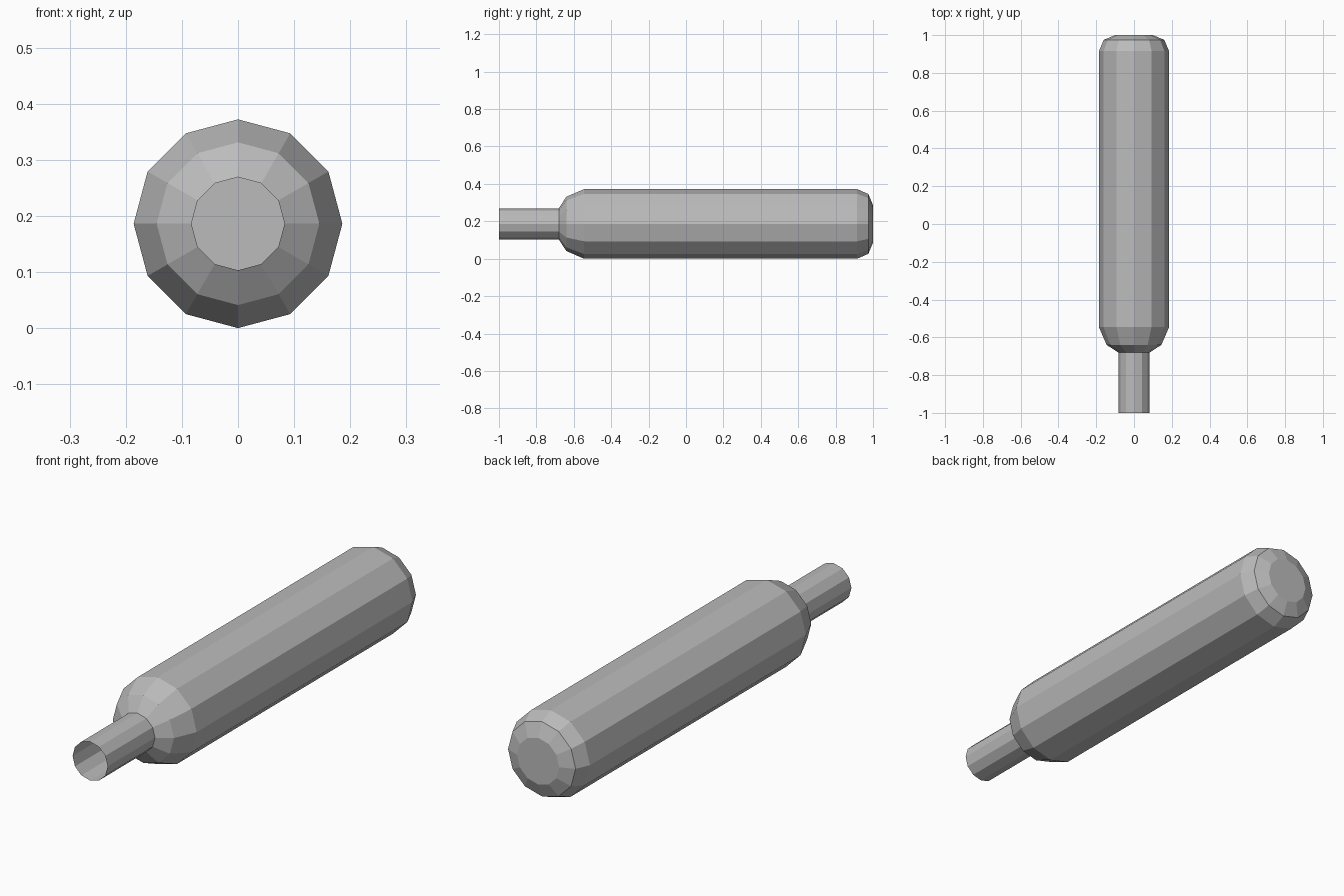
import bpy
import bmesh
from math import cos, sin, pi

cube = bpy.data.objects.get("Cube")
if cube:
    bpy.data.objects.remove(cube, do_unlink=True)

SIDES = 12
AXIS_Z = 0.186

grey = bpy.data.materials.new("plain_grey")
grey.use_nodes = True
colour = (0.5, 0.5, 0.5, 1)
grey.diffuse_color = colour
grey.node_tree.nodes["Principled BSDF"].inputs["Base Color"].default_value = colour


def lathe(name, profile, cap_end=False):
    """Turn (y, radius) points about the long axis, front to back."""
    bm = bmesh.new()
    rings = []
    for y, r in profile:
        angles = [2 * pi * i / SIDES for i in range(SIDES)]
        rings.append([bm.verts.new((r * cos(a), y, AXIS_Z + r * sin(a))) for a in angles])
    for front, back in zip(rings, rings[1:]):
        for i in range(SIDES):
            j = (i + 1) % SIDES
            bm.faces.new((front[i], front[j], back[j], back[i]))
    if cap_end:
        bm.faces.new(rings[-1])
    bmesh.ops.recalc_face_normals(bm, faces=bm.faces)
    mesh = bpy.data.meshes.new(name)
    bm.to_mesh(mesh)
    bm.free()
    # Make sure the outside of the shell faces outwards
    side = mesh.polygons[0]
    if side.normal.x * side.center.x + side.normal.z * (side.center.z - AXIS_Z) < 0:
        mesh.flip_normals()
    mesh.materials.append(grey)
    obj = bpy.data.objects.new(name, mesh)
    bpy.context.collection.objects.link(obj)
    return obj


# Open neck tube running into the body's shoulder
lathe("neck_tube", [(-1.0, 0.083), (-0.68, 0.083)])

# Body with a two-step shoulder in front and a rounded, closed back end
lathe("body", [(-0.68, 0.083), (-0.64, 0.145), (-0.545, 0.186),
               (0.915, 0.186), (0.975, 0.16), (1.0, 0.1)], cap_end=True)
